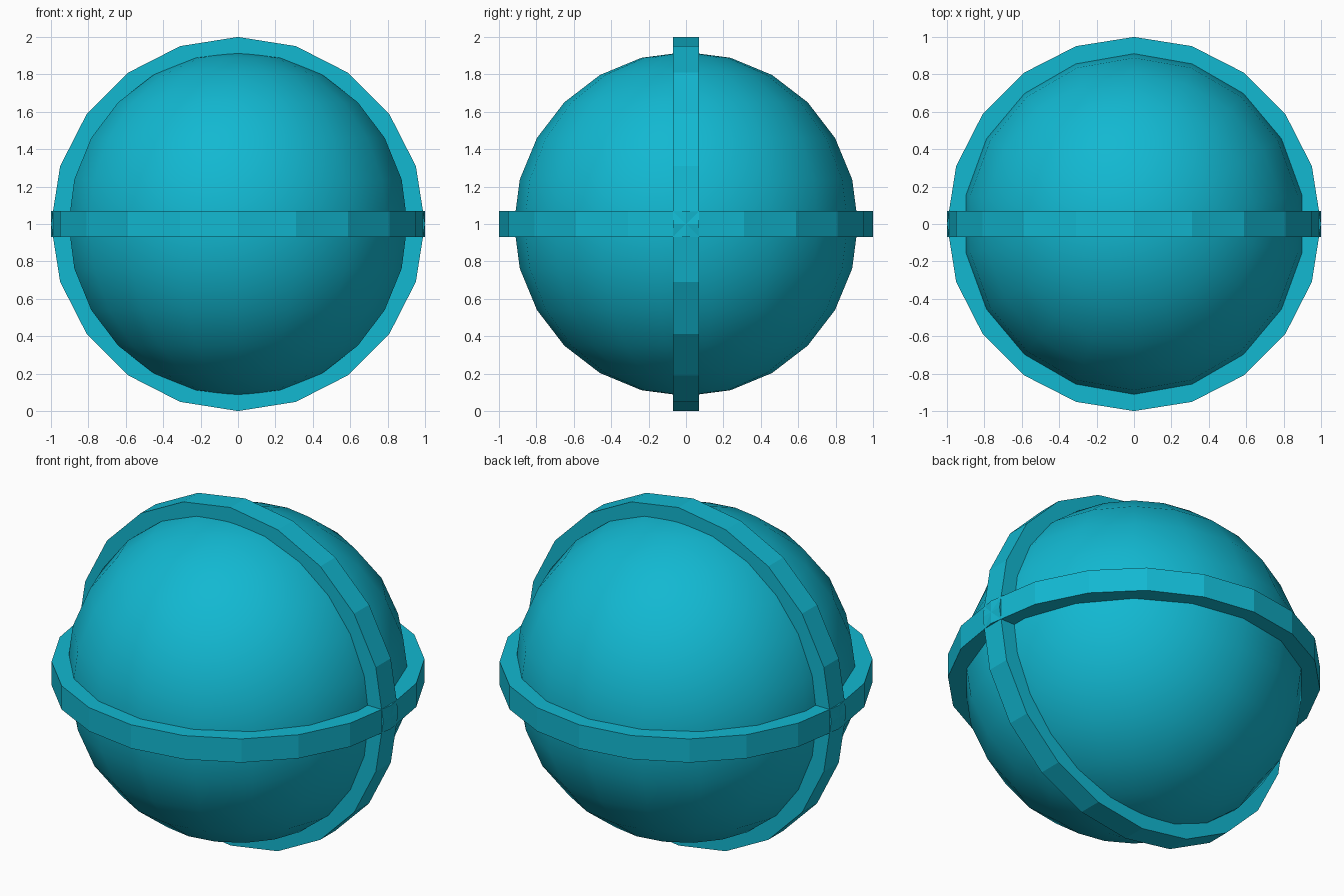
import bpy
import bmesh
from math import pi, cos, sin
from mathutils import Matrix

cube = bpy.data.objects.get("Cube")
if cube:
    bpy.data.objects.remove(cube, do_unlink=True)

# One flat colour for the whole model
TEAL = (0.006, 0.48, 0.64, 1)
teal = bpy.data.materials.new("teal")
teal.use_nodes = True
teal.diffuse_color = TEAL
teal.node_tree.nodes["Principled BSDF"].inputs["Base Color"].default_value = TEAL

CENTRE = Matrix.Translation((0, 0, 1))


def add_object(name, bm, smooth=False):
    bmesh.ops.recalc_face_normals(bm, faces=bm.faces)
    for face in bm.faces:
        face.smooth = smooth
    mesh = bpy.data.meshes.new(name)
    bm.to_mesh(mesh)
    bm.free()
    mesh.materials.append(teal)
    obj = bpy.data.objects.new(name, mesh)
    bpy.context.collection.objects.link(obj)
    obj.matrix_world = CENTRE
    return obj


def add_band(name, rotation, sides=20, outer=1.0, inner=0.88, half=0.07):
    """Flat-faced hoop with a rectangular section, swept round its axis."""
    section = [(outer, -half), (outer, half), (inner, half), (inner, -half)]
    bm = bmesh.new()
    loops = []
    for i in range(sides):
        a = 2 * pi * i / sides
        loops.append([bm.verts.new((r * cos(a), r * sin(a), z)) for r, z in section])
    for i, here in enumerate(loops):
        ahead = loops[(i + 1) % sides]
        for j in range(4):
            k = (j + 1) % 4
            bm.faces.new((here[j], ahead[j], ahead[k], here[k]))
    bm.transform(rotation)
    return add_object(name, bm)


# Smooth ball
ball = bmesh.new()
bmesh.ops.create_uvsphere(ball, u_segments=18, v_segments=12, radius=0.92)
add_object("ball", ball, smooth=True)

# Two crossing hoops, one level and one upright
add_band("level_band", Matrix.Identity(4))
add_band("upright_band", Matrix.Rotation(pi / 2, 4, "X"))
